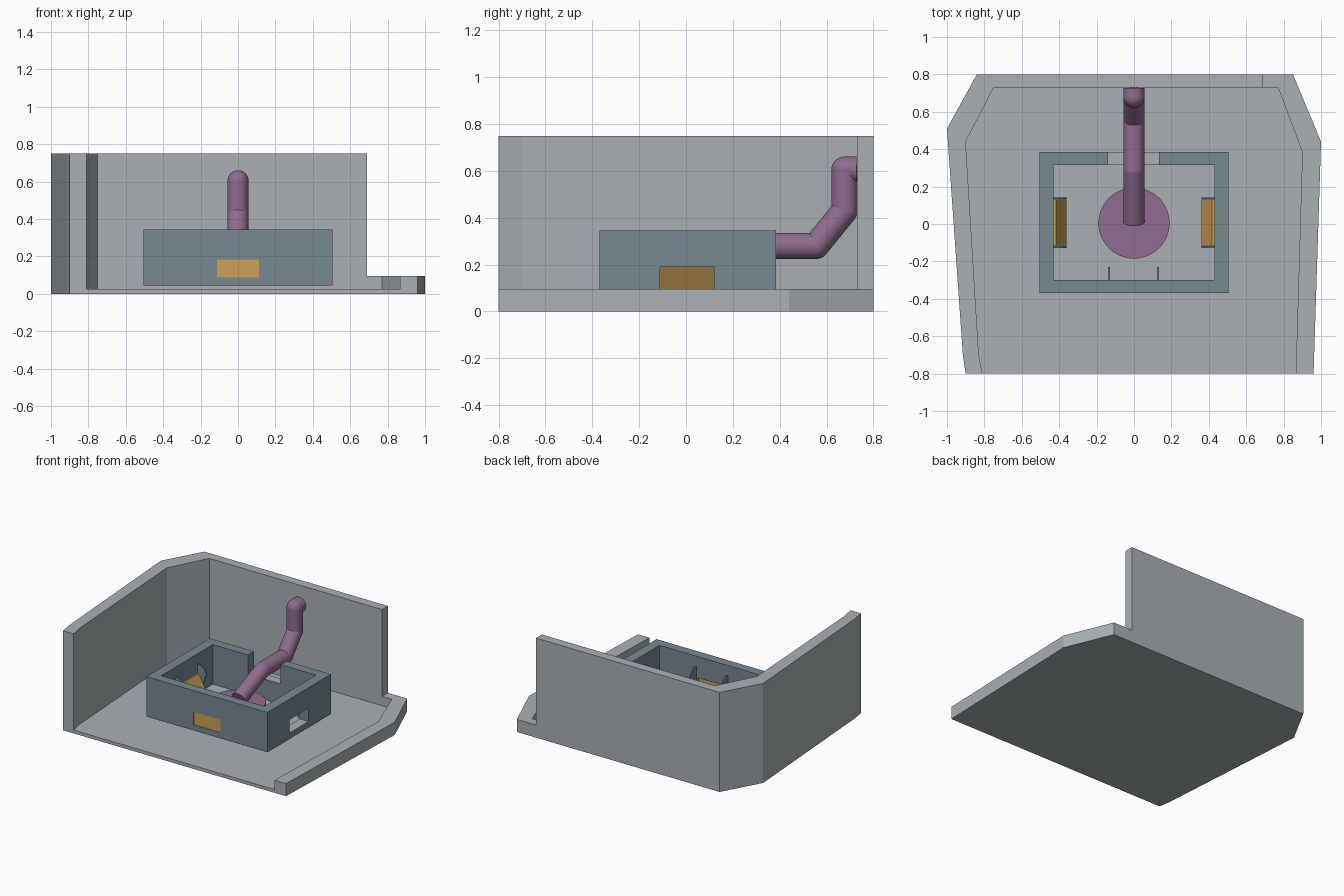
import bpy, bmesh, math
from mathutils import Vector

if "Cube" in bpy.data.objects:
    bpy.data.objects.remove(bpy.data.objects["Cube"])


def mat(name, rgb):
    m = bpy.data.materials.new(name)
    m.diffuse_color = (*rgb, 1)
    m.use_nodes = True
    m.node_tree.nodes["Principled BSDF"].inputs["Base Color"].default_value = m.diffuse_color
    return m


GREY = mat("light grey", (0.40, 0.44, 0.455))
SLATE = mat("slate blue", (0.185, 0.25, 0.29))
PURPLE = mat("dusty purple", (0.28, 0.15, 0.28))
GOLD = mat("ochre", (0.60, 0.35, 0.09))


def finish(name, bm, material):
    bmesh.ops.recalc_face_normals(bm, faces=bm.faces)
    me = bpy.data.meshes.new(name)
    bm.to_mesh(me)
    bm.free()
    ob = bpy.data.objects.new(name, me)
    bpy.context.collection.objects.link(ob)
    me.materials.append(material)
    return ob


def prism(name, pts, offset, material):
    """Extrude a closed outline of 3D points by an offset."""
    bm = bmesh.new()
    f = bm.faces.new([bm.verts.new(p) for p in pts])
    r = bmesh.ops.extrude_face_region(bm, geom=[f])
    vs = [g for g in r["geom"] if isinstance(g, bmesh.types.BMVert)]
    bmesh.ops.translate(bm, verts=vs, vec=offset)
    return finish(name, bm, material)


def upright(name, outline, z0, z1, material):
    return prism(name, [(x, y, z0) for x, y in outline], (0, 0, z1 - z0), material)


def box(name, lo, hi, material):
    outline = [(lo[0], lo[1]), (hi[0], lo[1]), (hi[0], hi[1]), (lo[0], hi[1])]
    return upright(name, outline, lo[2], hi[2], material)


# Tray: floor, tall left and back wall, low right kerb
outer = [(-0.9, -0.8), (-0.915, -0.7), (-1, 0.51), (-0.84, 0.8), (0.69, 0.8),
         (0.85, 0.8), (1, 0.44), (0.96, -0.8)]
inner = [(-0.81, -0.8), (-0.83, -0.7), (-0.9, 0.44), (-0.75, 0.73), (0.69, 0.73),
         (0.77, 0.73), (0.9, 0.385), (0.865, -0.8)]
upright("floor", outer, 0, 0.025, GREY)
upright("tall_wall", outer[:5] + inner[:5][::-1], 0, 0.75, GREY)
upright("low_kerb", outer[4:] + inner[4:][::-1], 0, 0.095, GREY)

# Chamber frame with side windows, a front window and a rear notch
frame = box("chamber_frame", (-0.505, -0.37, 0.045), (0.505, 0.385, 0.345), SLATE)
cuts = [((-0.43, -0.30, 0), (0.43, 0.315, 0.5)),
        ((-0.7, -0.11, 0.09), (0.7, 0.12, 0.19)),
        ((-0.112, -0.5, 0.087), (0.112, -0.2, 0.185)),
        ((-0.138, 0.25, 0.2), (0.135, 0.5, 0.5))]
bpy.context.view_layer.objects.active = frame
for lo, hi in cuts:
    cutter = box("cutter", lo, hi, SLATE)
    cutter.hide_render = True
    mod = frame.modifiers.new("cut", "BOOLEAN")
    mod.operation, mod.solver, mod.object = "DIFFERENCE", "EXACT", cutter
    bpy.ops.object.modifier_apply(modifier=mod.name)
    bpy.data.objects.remove(cutter)
# Pale sills on the openings
frame.data.materials.clear()
frame.data.materials.append(SLATE)
frame.data.materials.append(GREY)
for p in frame.data.polygons:
    p.material_index = int(p.normal.z > 0.9 and p.center.z < 0.3)

# Closed front flap and the two tilted side flaps
box("front_flap", (-0.112, -0.366, 0.087), (0.112, -0.31, 0.185), GOLD)
for s, side in ((-1, "left"), (1, "right")):
    prism(side + "_flap", [(s * 0.43, -0.115, 0.2), (s * 0.418, -0.115, 0.2),
                           (s * 0.36, -0.115, 0.1), (s * 0.372, -0.115, 0.095)],
          (0, 0.245, 0), GOLD)


# Rounded hinge brackets beside each flap
def bracket_profile():
    arc = [(0.07 * math.cos(a), 0.2 + 0.07 * math.sin(a))
           for a in [i * math.pi / 12 for i in range(7)]]
    return [(0, 0.09), (0.03, 0.09)] + arc


for s, side in ((-1, "left"), (1, "right")):
    for y in (-0.127, 0.133):
        prism(side + "_bracket", [(s * (0.43 - d), y, z) for d, z in bracket_profile()],
              (0, 0.009, 0), SLATE)
for x in (-0.138, 0.124):
    prism("front_bracket", [(x, -0.30 + d, z) for d, z in bracket_profile()],
          (0.009, 0, 0), SLATE)


# Pipe with ball elbows, and the round pad it rises from
def smooth(ob):
    bpy.ops.object.select_all(action="DESELECT")
    ob.select_set(True)
    bpy.context.view_layer.objects.active = ob
    bpy.ops.object.shade_smooth_by_angle()


def rod(name, a, b, r, n=32):
    a, b = Vector(a), Vector(b)
    bm = bmesh.new()
    bmesh.ops.create_cone(bm, cap_ends=True, segments=n, radius1=r, radius2=r,
                          depth=(b - a).length)
    bm.transform((b - a).to_track_quat("Z", "Y").to_matrix().to_4x4())
    bmesh.ops.translate(bm, verts=bm.verts, vec=(a + b) / 2)
    smooth(finish(name, bm, PURPLE))


path = [(0, 0.01, 0.165), (0, 0.29, 0.28), (0, 0.555, 0.28),
        (0, 0.677, 0.43), (0, 0.677, 0.605), (0, 0.728, 0.605)]
for a, b in zip(path, path[1:]):
    rod("pipe_section", a, b, 0.056)
for p in path[1:-1]:
    bm = bmesh.new()
    bmesh.ops.create_uvsphere(bm, u_segments=32, v_segments=16, radius=0.056)
    bmesh.ops.translate(bm, verts=bm.verts, vec=p)
    smooth(finish("pipe_elbow", bm, PURPLE))
rod("round_pad", (0, 0.005, 0.1), (0, 0.005, 0.15), 0.19, 48)
